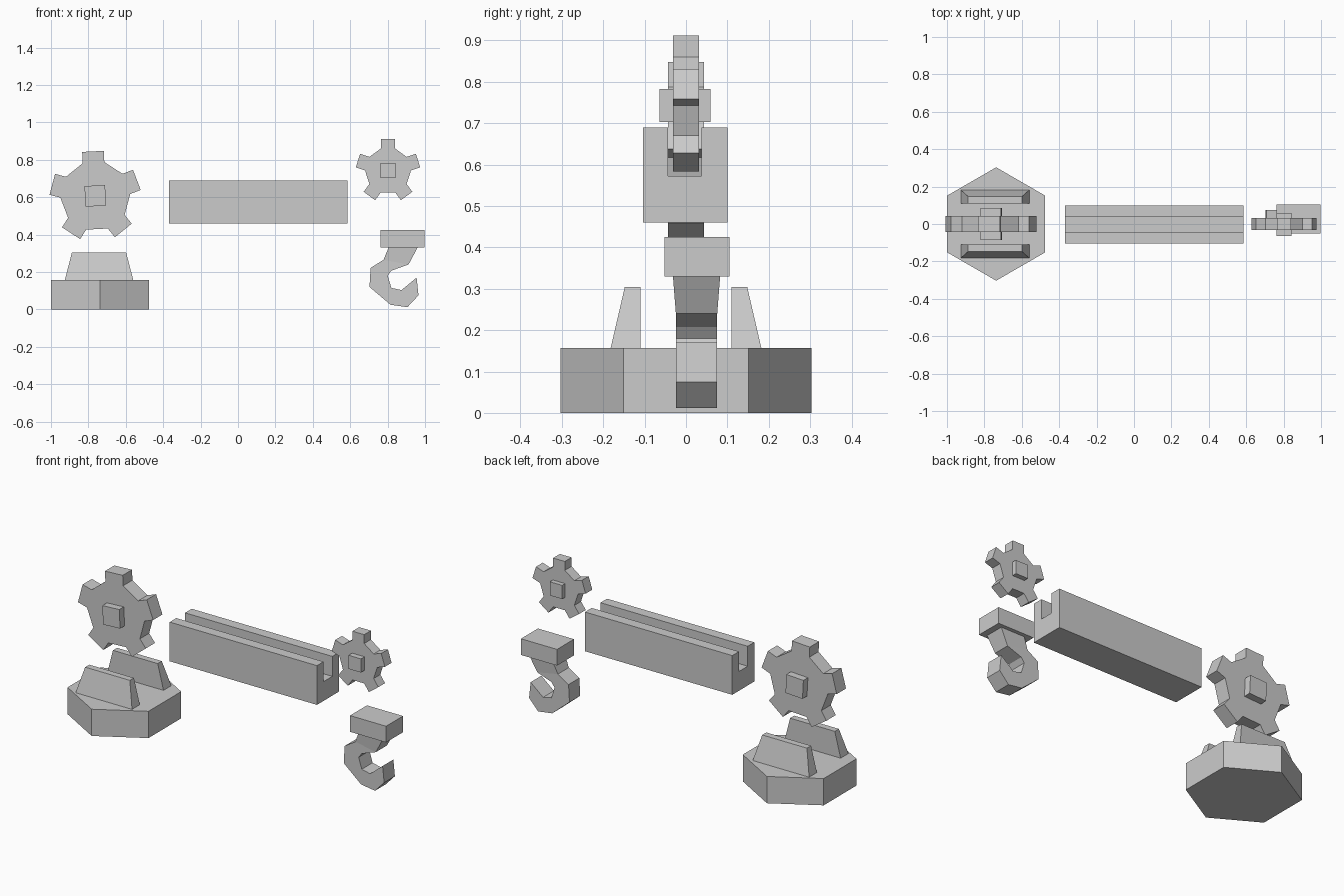
import bpy, bmesh, math

if "Cube" in bpy.data.objects:
    bpy.data.objects.remove(bpy.data.objects["Cube"])

grey = bpy.data.materials.new("plain grey")
grey.diffuse_color = (0.6, 0.6, 0.6, 1)
grey.use_nodes = True
grey.node_tree.nodes["Principled BSDF"].inputs["Base Color"].default_value = grey.diffuse_color


def finish(name, bm):
    bmesh.ops.recalc_face_normals(bm, faces=bm.faces)
    mesh = bpy.data.meshes.new(name)
    bm.to_mesh(mesh)
    bm.free()
    mesh.materials.append(grey)
    obj = bpy.data.objects.new(name, mesh)
    bpy.context.collection.objects.link(obj)
    return obj


def loft(name, rings):
    """Join matching rings of points and cap both ends."""
    bm = bmesh.new()
    loops = [[bm.verts.new(p) for p in ring] for ring in rings]
    n = len(loops[0])
    for a, b in zip(loops, loops[1:]):
        for i in range(n):
            j = (i + 1) % n
            bm.faces.new((a[i], a[j], b[j], b[i]))
    bm.faces.new(loops[0])
    bm.faces.new(loops[-1])
    return finish(name, bm)


def box(name, x0, x1, y0, y1, z0, z1):
    return loft(name, [[(x0, y0, z), (x1, y0, z), (x1, y1, z), (x0, y1, z)]
                       for z in (z0, z1)])


def gear(name, cx, cz, root, tip, half_y, hub, hub_y, turn):
    """Ten-sided disc with every other side pulled out as a tooth, plus a square hub."""
    half_w = root * math.sin(math.radians(18))
    inner = root * math.cos(math.radians(18))
    outline = []
    for k in range(5):
        a = math.radians(90 + turn + 72 * k)
        for r, w in ((inner, -half_w), (tip, -half_w), (tip, half_w), (inner, half_w)):
            outline.append((cx + r * math.cos(a) - w * math.sin(a),
                            cz + r * math.sin(a) + w * math.cos(a)))
    loft(name, [[(x, y, z) for x, z in outline] for y in (-half_y, half_y)])
    t = math.radians(turn)
    square = []
    for u, v in ((-hub, -hub), (hub, -hub), (hub, hub), (-hub, hub)):
        square.append((cx + u * math.cos(t) - v * math.sin(t),
                       cz + u * math.sin(t) + v * math.cos(t)))
    loft(name + "_hub", [[(x, y, z) for x, z in square] for y in hub_y])


# Hexagonal base
bx = -0.737
hexagon = [(bx + 0.303 * math.cos(math.radians(30 + 60 * k)),
            0.303 * math.sin(math.radians(30 + 60 * k))) for k in range(6)]
loft("base", [[(x, y, z) for x, y in hexagon] for z in (0, 0.157)])

# Tapered brackets, straight on the inside and sloped outside
for side, label in ((-1, "front"), (1, "back")):
    loft(label + "_bracket",
         [[(x0, side * 0.11, z), (x1, side * 0.11, z), (x1, side * y, z), (x0, side * y, z)]
          for x0, x1, y, z in ((-0.926, -0.56, 0.182, 0.157),
                               (-0.888, -0.598, 0.148, 0.304))])

# Gears
gear("large_gear", -0.763, 0.607, 0.187, 0.238, 0.043, 0.055, (-0.085, 0.085), 3)
gear("small_gear", 0.802, 0.743, 0.123, 0.169, 0.031, 0.04, (-0.064, 0.059), 0)

# Grooved beam
section = [(-0.104, 0.46), (0.1, 0.46), (0.1, 0.69), (0.038, 0.69),
           (0.038, 0.573), (-0.043, 0.573), (-0.043, 0.69), (-0.104, 0.69)]
loft("beam", [[(x, y, z) for y, z in section] for x in (-0.37, 0.585)])

# Hook block and curled hook
box("hook_block", 0.763, 0.997, -0.052, 0.105, 0.33, 0.425)
# outer x, z, inner x, z, half thickness
stations = [(0.805, 0.33, 0.96, 0.33, 0.057), (0.778, 0.265, 0.912, 0.24, 0.05),
            (0.709, 0.222, 0.82, 0.207, 0.05), (0.703, 0.12, 0.8, 0.18, 0.05),
            (0.815, 0.025, 0.82, 0.115, 0.05), (0.906, 0.012, 0.874, 0.103, 0.05),
            (0.965, 0.075, 0.955, 0.17, 0.05)]
ym = 0.0255
loft("hook", [[(xo, ym - h, zo), (xo, ym + h, zo), (xi, ym + h, zi), (xi, ym - h, zi)]
              for xo, zo, xi, zi, h in stations])
